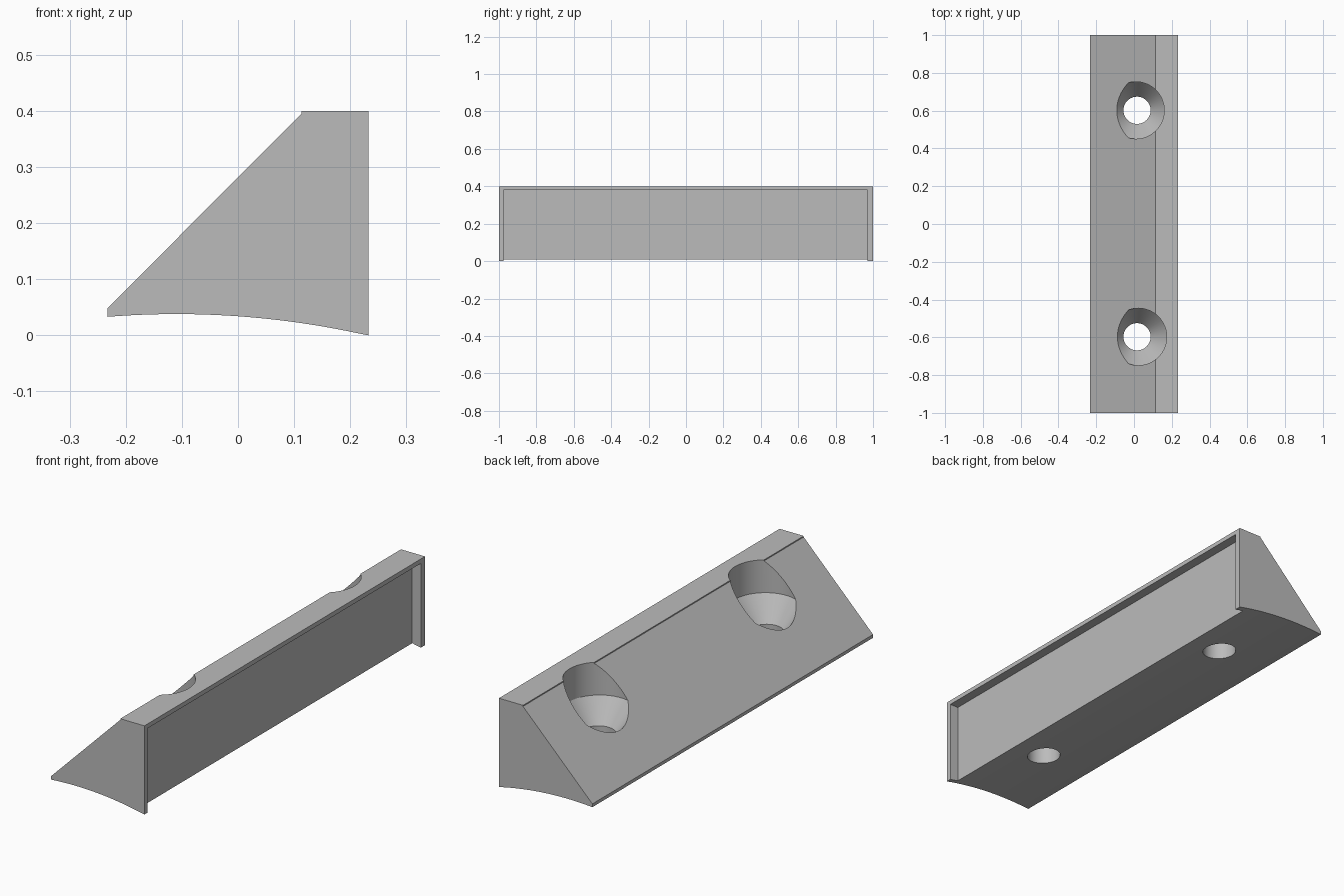
import bpy, bmesh, math

if "Cube" in bpy.data.objects:
    bpy.data.objects.remove(bpy.data.objects["Cube"], do_unlink=True)


def make_object(name, bm):
    bmesh.ops.recalc_face_normals(bm, faces=bm.faces)
    mesh = bpy.data.meshes.new(name)
    bm.to_mesh(mesh)
    bm.free()
    obj = bpy.data.objects.new(name, mesh)
    bpy.context.collection.objects.link(obj)
    return obj


def extrude_along_y(name, profile, y0, y1):
    bm = bmesh.new()
    face = bm.faces.new([bm.verts.new((x, y0, z)) for x, z in profile])
    new = bmesh.ops.extrude_face_region(bm, geom=[face])["geom"]
    verts = [v for v in new if isinstance(v, bmesh.types.BMVert)]
    bmesh.ops.translate(bm, verts=verts, vec=(0, y1 - y0, 0))
    return make_object(name, bm)


def turned_solid(name, rings, y, sides=64):
    """Closed solid from (centre x, radius, z) rings, bottom to top."""
    bm = bmesh.new()
    loops = []
    for cx, r, z in rings:
        angles = [2 * math.pi * i / sides for i in range(sides)]
        loops.append([bm.verts.new((cx + r * math.cos(a), y + r * math.sin(a), z))
                      for a in angles])
    for low, high in zip(loops, loops[1:]):
        for i in range(sides):
            j = (i + 1) % sides
            bm.faces.new((low[i], low[j], high[j], high[i]))
    bm.faces.new(loops[0][::-1])
    bm.faces.new(loops[-1])
    return make_object(name, bm)


def cut(target, cutter):
    mod = target.modifiers.new(cutter.name, "BOOLEAN")
    mod.operation = "DIFFERENCE"
    mod.solver = "EXACT"
    mod.object = cutter
    bpy.context.view_layer.objects.active = target
    bpy.ops.object.modifier_apply(modifier=mod.name)
    bpy.data.objects.remove(cutter, do_unlink=True)


# Wedge body with a shallow arched underside
HALF, ARC_X, ARC_Z, ARC_R = 0.233, -0.11, 0.038, 1.55
STEPS = 24
profile = [(HALF, 0.4), (0.113, 0.4), (0.113, 0.395), (-HALF, 0.048)]
for i in range(STEPS + 1):
    x = -HALF + 2 * HALF * i / STEPS
    z = ARC_Z - ARC_R + math.sqrt(ARC_R ** 2 - (x - ARC_X) ** 2)
    profile.append((x, max(z, 0)))
body = extrude_along_y("wedge_block", profile, -1, 1)

# Recess in the tall face, open at the bottom
pocket = [(0.19, -0.1), (0.4, -0.1), (0.4, 0.38), (0.19, 0.38)]
cut(body, extrude_along_y("recess_cutter", pocket, -0.977, 0.97))

# Countersunk screw holes
for y, sink_x in ((0.602, 0.009), (-0.597, 0.022)):
    rings = [(0.016, 0.072, -0.1), (0.016, 0.072, 0.148),
             (sink_x, 0.151, 0.252), (sink_x, 0.151, 0.6)]
    cut(body, turned_solid("screw_hole_cutter", rings, y))

# Plain grey finish
grey = bpy.data.materials.new("plain grey")
grey.use_nodes = True
colour = (0.5, 0.5, 0.5, 1)
grey.diffuse_color = colour
grey.node_tree.nodes["Principled BSDF"].inputs["Base Color"].default_value = colour
body.data.materials.clear()
body.data.materials.append(grey)
for poly in body.data.polygons:
    poly.material_index = 0

bpy.ops.object.select_all(action="DESELECT")
body.select_set(True)
bpy.context.view_layer.objects.active = body
bpy.ops.object.shade_smooth_by_angle(angle=math.radians(25))
